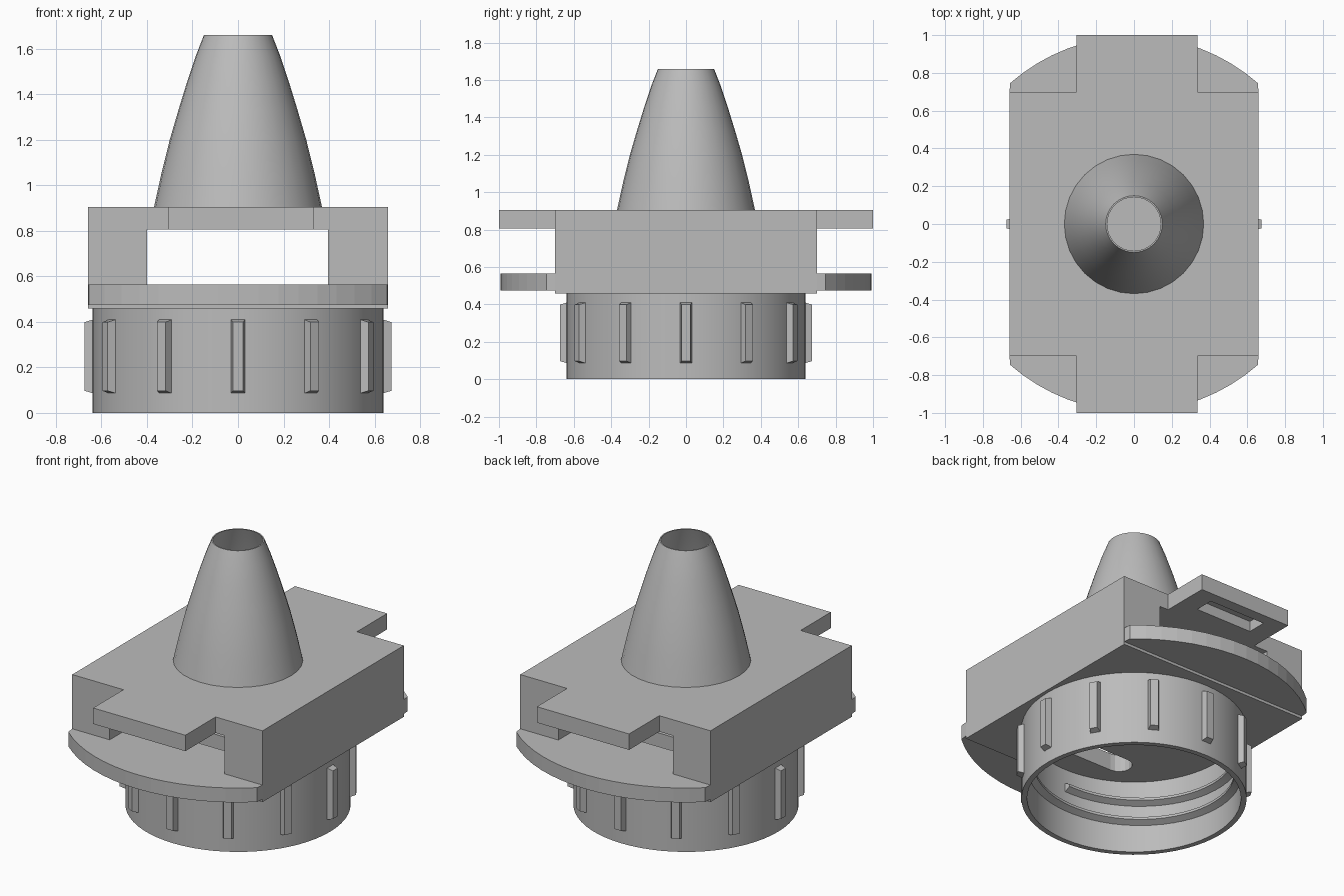
import bpy, bmesh, math
from mathutils import Matrix, Vector

if "Cube" in bpy.data.objects:
    bpy.data.objects.remove(bpy.data.objects["Cube"], do_unlink=True)

GREY = (0.5, 0.5, 0.5, 1)
mat = bpy.data.materials.new("plain grey")
mat.use_nodes = True
mat.diffuse_color = GREY
mat.node_tree.nodes["Principled BSDF"].inputs["Base Color"].default_value = GREY


def finish(name, bm, smooth=False):
    bmesh.ops.recalc_face_normals(bm, faces=bm.faces)
    me = bpy.data.meshes.new(name)
    bm.to_mesh(me)
    bm.free()
    me.materials.append(mat)
    ob = bpy.data.objects.new(name, me)
    bpy.context.collection.objects.link(ob)
    if smooth:
        select(ob)
        bpy.ops.object.shade_smooth_by_angle(angle=math.radians(30))
    return ob


def select(ob):
    bpy.ops.object.select_all(action='DESELECT')
    ob.select_set(True)
    bpy.context.view_layer.objects.active = ob


def box(name, lo, hi):
    lo, hi = Vector(lo), Vector(hi)
    bm = bmesh.new()
    bmesh.ops.create_cube(bm, size=1, matrix=Matrix.Translation((lo + hi) / 2)
                          @ Matrix.Diagonal((*(hi - lo), 1)))
    return finish(name, bm)


def prism(name, outline, z0, z1):
    bm = bmesh.new()
    face = bm.faces.new([bm.verts.new((x, y, z0)) for x, y in outline])
    top = bmesh.ops.extrude_face_region(bm, geom=[face])["geom"]
    verts = [g for g in top if isinstance(g, bmesh.types.BMVert)]
    bmesh.ops.translate(bm, verts=verts, vec=(0, 0, z1 - z0))
    return finish(name, bm)


def loft(name, rings, wrap):
    # Joins closed cross-sections; wrap closes the loop, otherwise ends are capped
    bm = bmesh.new()
    rows = [[bm.verts.new(p) for p in ring] for ring in rings]
    n = len(rows[0])
    for a, b in zip(rows, rows[1:] + rows[:1] if wrap else rows[1:]):
        for i in range(n):
            j = (i + 1) % n
            bm.faces.new((a[i], a[j], b[j], b[i]))
    if not wrap:
        bm.faces.new(rows[0])
        bm.faces.new(rows[-1])
    return finish(name, bm, smooth=True)


def ring_at(profile, angle, lift=0):
    return [(r * math.cos(angle), r * math.sin(angle), z + lift) for r, z in profile]


def lathe(name, profile, segs):
    return loft(name, [ring_at(profile, math.tau * i / segs) for i in range(segs)], True)


def cut(target, *cutters):
    for c in cutters:
        c.hide_render = True
        select(target)
        mod = target.modifiers.new("cut", 'BOOLEAN')
        mod.operation = 'DIFFERENCE'
        mod.solver = 'EXACT'
        mod.object = c
        bpy.ops.object.modifier_apply(modifier=mod.name)
        bpy.data.objects.remove(c, do_unlink=True)


def arc(cx, cy, r, a0, a1, n):
    return [(cx + r * math.cos(a0 + (a1 - a0) * i / n),
             cy + r * math.sin(a0 + (a1 - a0) * i / n)) for i in range(n + 1)]


def slot_cutter(side):
    # Rounded slot through the floor
    h = math.pi / 2
    outline = (arc(0.2, side * 0.37, 0.075, -h, h, 8)
               + arc(-0.2, side * 0.37, 0.075, h, 3 * h, 8))
    return prism("slot_cutter", outline, 0.4, 0.6)


W = 0.66

# Housing with a tunnel from front to back, a bore in the roof and floor slots
housing = box("housing", (-W, -0.7, 0.458), (W, 0.7, 0.905))
bore = prism("bore_cutter", arc(0, 0, 0.35, 0, math.tau * 23 / 24, 23), 0.7, 1)
cut(housing, box("tunnel_cutter", (-0.4, -0.9, 0.565), (0.395, 0.9, 0.805)),
    bore, slot_cutter(1), slot_cutter(-1))

# Curved flanges and latch tabs at the front and back
start = math.acos(W)
for side, place in ((-1, "front"), (1, "back")):
    curve = arc(0, 0, 0.993, start, math.pi - start, 16)
    outline = [(W, 0.69)] + curve + [(-W, 0.69)]
    prism(place + "_flange", [(x, side * y) for x, y in outline], 0.475, 0.565)
    ys = sorted((side * 0.7, side * 1.0))
    tab = box(place + "_tab", (-0.305, ys[0], 0.805), (0.335, ys[1], 0.905))
    ys = sorted((side * 0.81, side * 0.93))
    cut(tab, box("recess_cutter", (-0.18, ys[0], 0.7), (0.21, ys[1], 0.87)))

# Hollow tapered spout
outer = [(0.37, 0.9), (0.337, 1.05), (0.3, 1.2), (0.262, 1.33),
         (0.222, 1.46), (0.185, 1.57), (0.15, 1.66)]
inner = [(r - 0.008, z) for r, z in reversed(outer)]
lathe("spout", outer + inner, 32)

# Screw cap ring with an internal thread
lathe("cap_ring", [(0.64, 0), (0.64, 0.46), (0.608, 0.46), (0.608, 0)], 64)
tooth = [(0.615, -0.03), (0.57, -0.008), (0.57, 0.008), (0.615, 0.03)]
steps, turns = 110, 1.75
loft("cap_thread", [ring_at(tooth, math.tau * turns * i / steps, 0.12 + 0.22 * i / steps)
                    for i in range(steps + 1)], False)

# Grip ribs around the cap, tapered towards their outer face
for i in range(12):
    bm = bmesh.new()
    bmesh.ops.create_cube(bm, size=1, matrix=Matrix.Diagonal((0.055, 0.07, 0.335, 1)))
    for v in bm.verts:
        if v.co.x > 0:
            v.co.y *= 0.65
            v.co.z *= 0.9
    bm.transform(Matrix.Rotation(math.tau * i / 12, 4, 'Z')
                 @ Matrix.Translation((0.647, 0, 0.248)))
    finish("grip_rib", bm)
